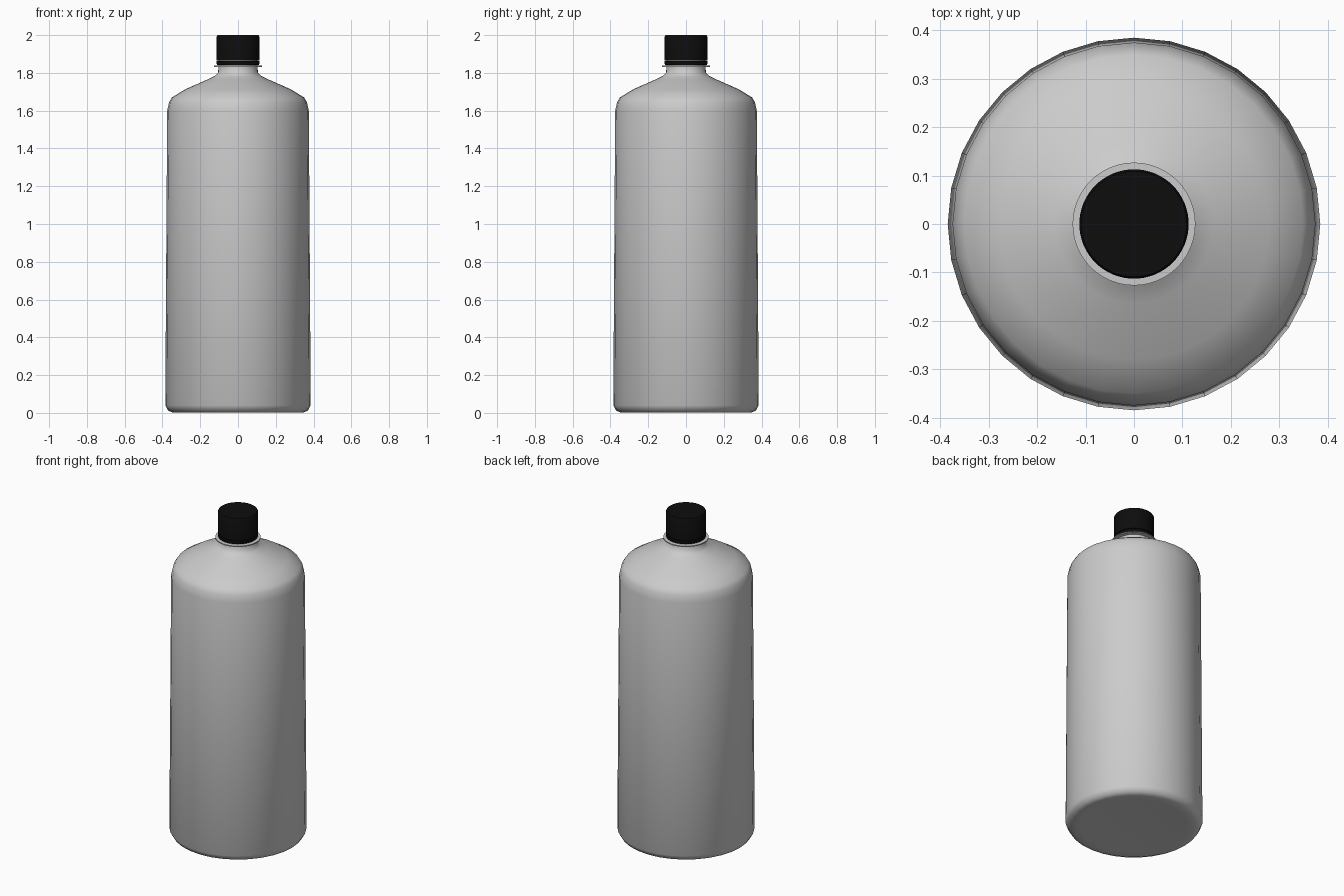
import bpy, bmesh, math

if "Cube" in bpy.data.objects:
    bpy.data.objects.remove(bpy.data.objects["Cube"])

def lathe(name, profile, sides, angle, color=None):
    """Spin an (r, z) profile around z; r = 0 ends close to a pole."""
    bm = bmesh.new()
    verts = [bm.verts.new((r, 0, z)) for r, z in profile]
    edges = [bm.edges.new(p) for p in zip(verts, verts[1:])]
    bmesh.ops.spin(bm, geom=verts + edges, cent=(0, 0, 0), axis=(0, 0, 1),
                   angle=2 * math.pi, steps=sides, use_merge=False)
    bmesh.ops.remove_doubles(bm, verts=bm.verts, dist=1e-5)
    bmesh.ops.recalc_face_normals(bm, faces=bm.faces)
    mesh = bpy.data.meshes.new(name)
    bm.to_mesh(mesh)
    bm.free()
    obj = bpy.data.objects.new(name, mesh)
    bpy.context.collection.objects.link(obj)
    if color:
        mat = bpy.data.materials.new(name + "_material")
        mat.diffuse_color = color
        mat.use_nodes = True
        mat.node_tree.nodes["Principled BSDF"].inputs["Base Color"].default_value = mat.diffuse_color
        mesh.materials.append(mat)
    bpy.ops.object.select_all(action='DESELECT')
    obj.select_set(True)
    bpy.context.view_layer.objects.active = obj
    bpy.ops.object.shade_smooth_by_angle(angle=math.radians(angle))
    return obj

BLACK = (0.004, 0.004, 0.004, 1)

# Bottle body: base, slightly tapered wall, sloped shoulder and neck
lathe("bottle_body", [
    (0, 0.005), (0.30, 0.005), (0.345, 0.002), (0.37, 0.012), (0.385, 0.04),
    (0.375, 1.60), (0.365, 1.645), (0.35, 1.67), (0.28, 1.713),
    (0.164, 1.764), (0.125, 1.783), (0.106, 1.80), (0.103, 1.83),
    (0.10, 1.96), (0, 1.96)], 32, 60)

# Thin collar under the cap
lathe("neck_collar", [
    (0.10, 1.832), (0.127, 1.832), (0.127, 1.838), (0.10, 1.838),
    (0.10, 1.832)], 48, 40)

# Tamper ring
lathe("tamper_ring", [
    (0.10, 1.842), (0.110, 1.842), (0.113, 1.848), (0.113, 1.862),
    (0.10, 1.862), (0.10, 1.842)], 64, 40, BLACK)

# Screw cap
lathe("cap", [
    (0.10, 1.866), (0.113, 1.866), (0.113, 1.993), (0.109, 2.0),
    (0, 2.0)], 64, 40, BLACK)
